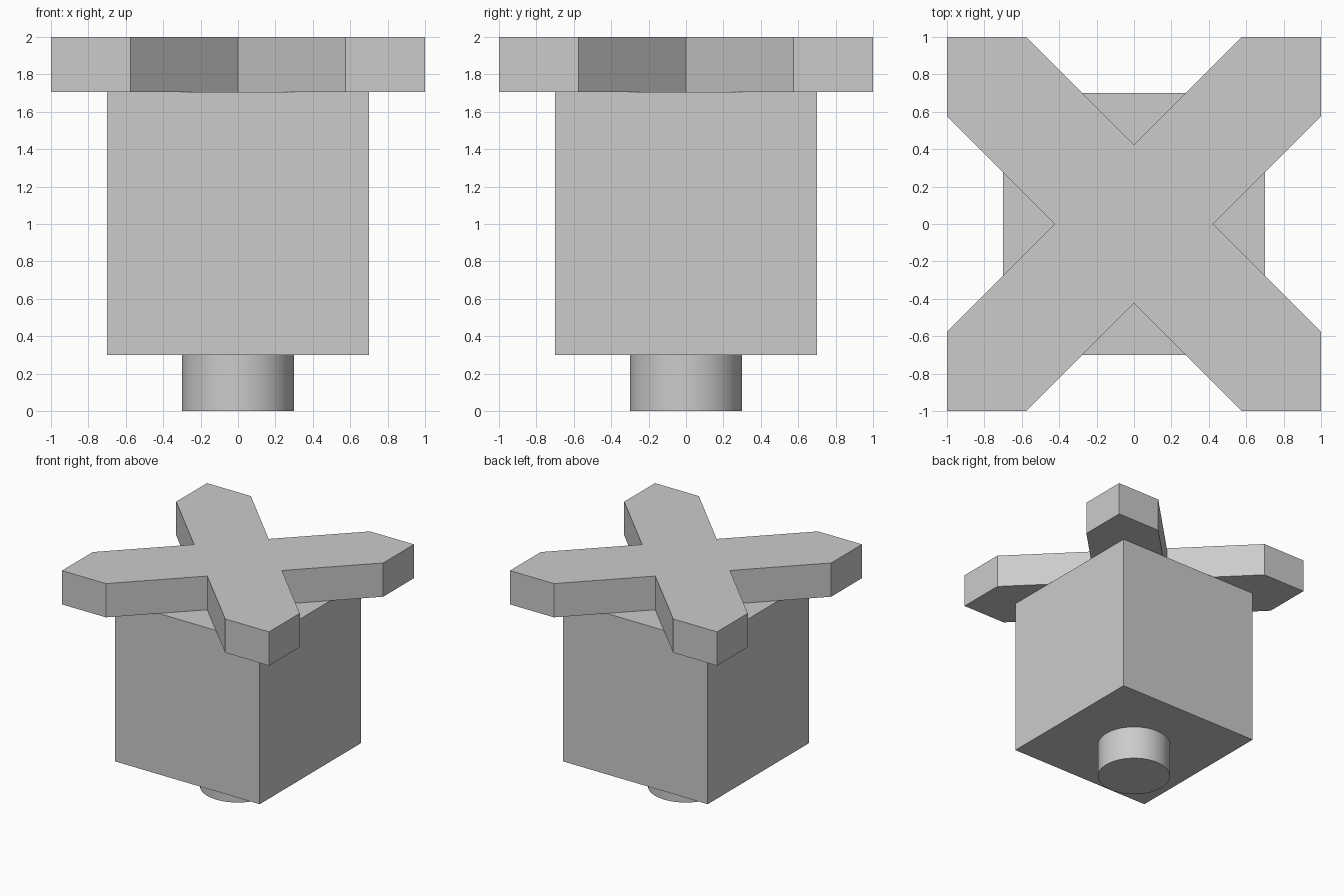
import bpy, bmesh, math
from mathutils import Matrix

cube = bpy.data.objects.get("Cube")
if cube:
    bpy.data.objects.remove(cube, do_unlink=True)

# Single grey finish
grey = bpy.data.materials.new("light_grey")
grey.use_nodes = True
colour = (0.6, 0.6, 0.6, 1)
grey.diffuse_color = colour
grey.node_tree.nodes["Principled BSDF"].inputs["Base Color"].default_value = colour


def add_part(name, bm):
    bmesh.ops.recalc_face_normals(bm, faces=bm.faces)
    mesh = bpy.data.meshes.new(name)
    bm.to_mesh(mesh)
    bm.free()
    mesh.materials.append(grey)
    obj = bpy.data.objects.new(name, mesh)
    bpy.context.collection.objects.link(obj)
    return obj


BASE, BODY_TOP, TOP = 0.3, 1.705, 2.0

# Round peg under the body
bm = bmesh.new()
bmesh.ops.create_cone(bm, cap_ends=True, segments=64, radius1=0.3, radius2=0.3,
                      depth=BASE, matrix=Matrix.Translation((0, 0, BASE / 2)))
peg = add_part("base_peg", bm)
bpy.ops.object.select_all(action="DESELECT")
peg.select_set(True)
bpy.context.view_layer.objects.active = peg
bpy.ops.object.shade_smooth_by_angle(angle=math.radians(30))

# Cube body
bm = bmesh.new()
height = BODY_TOP - BASE
bmesh.ops.create_cube(bm, size=1, matrix=Matrix.Translation((0, 0, BASE + height / 2))
                      @ Matrix.Diagonal((1.4, 1.4, height, 1)))
add_part("body_block", bm)

# Diagonal cross plate: one quarter outline turned four times, then extruded
NOTCH = 0.424
quarter = [(NOTCH, 0), (1, 1 - NOTCH), (1, 1), (1 - NOTCH, 1)]
bm = bmesh.new()
outline = []
for i in range(4):
    turn = Matrix.Rotation(i * math.pi / 2, 3, "Z")
    for x, y in quarter:
        v = bm.verts.new((x, y, BODY_TOP))
        v.co = turn @ v.co
        outline.append(v)
face = bm.faces.new(outline)
top = bmesh.ops.extrude_face_region(bm, geom=[face], use_keep_orig=True)
bmesh.ops.translate(bm, vec=(0, 0, TOP - BODY_TOP),
                    verts=[g for g in top["geom"] if isinstance(g, bmesh.types.BMVert)])
add_part("cross_plate", bm)
